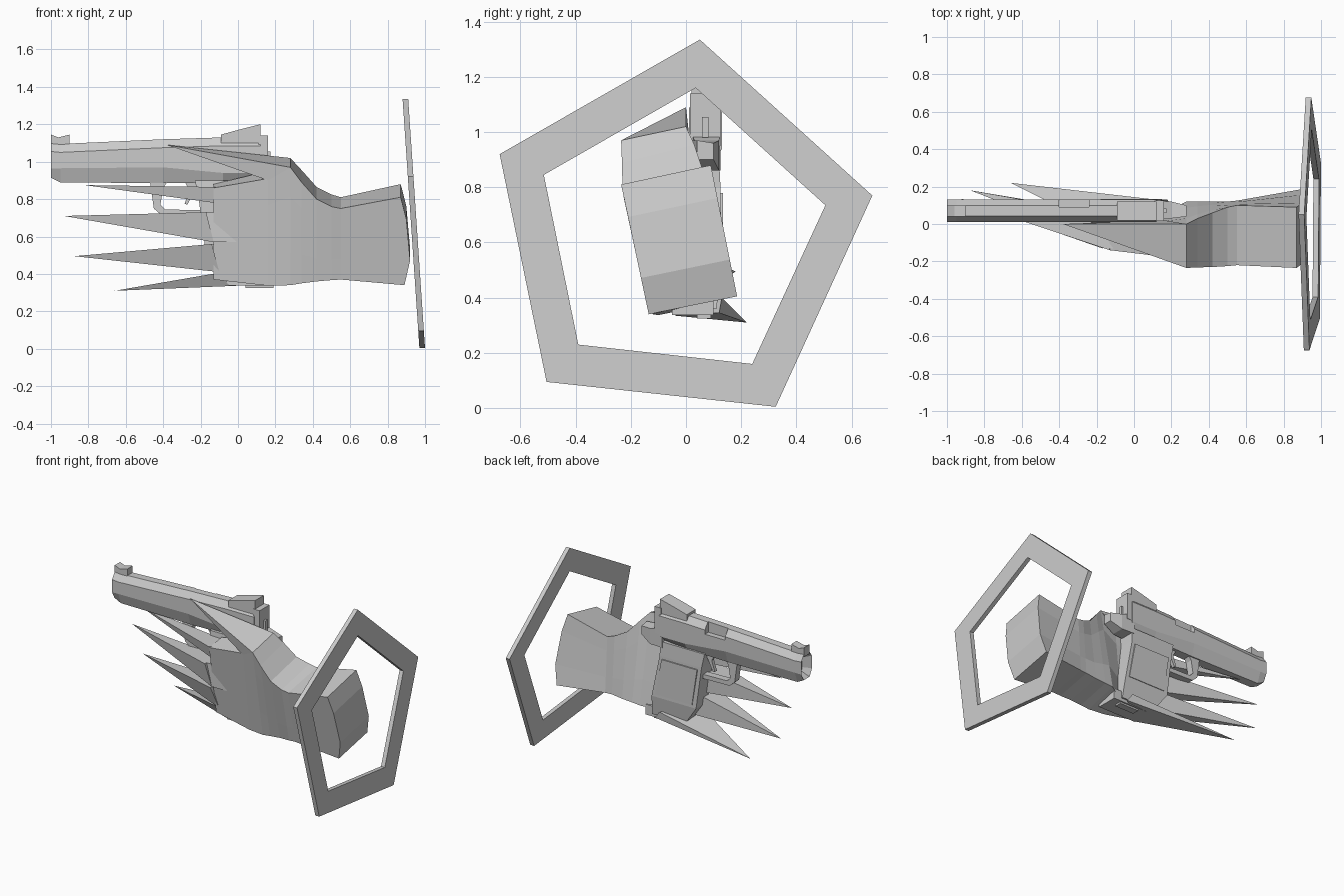
import bpy, bmesh, math
from mathutils import Vector

if "Cube" in bpy.data.objects:
    bpy.data.objects.remove(bpy.data.objects["Cube"])

grey = bpy.data.materials.new("plain grey")
grey.diffuse_color = (0.6, 0.6, 0.6, 1)
grey.use_nodes = True
grey.node_tree.nodes["Principled BSDF"].inputs["Base Color"].default_value = grey.diffuse_color


def finish(name, bm):
    bmesh.ops.recalc_face_normals(bm, faces=bm.faces[:])
    me = bpy.data.meshes.new(name)
    bm.to_mesh(me)
    bm.free()
    me.materials.append(grey)
    ob = bpy.data.objects.new(name, me)
    bpy.context.collection.objects.link(ob)
    return ob


def loft(name, rings):
    """Skin a row of equal-sized point rings and cap both ends."""
    bm = bmesh.new()
    vs = [[bm.verts.new(p) for p in r] for r in rings]
    n = len(vs[0])
    for a, b in zip(vs, vs[1:]):
        for i in range(n):
            j = (i + 1) % n
            bm.faces.new((a[i], a[j], b[j], b[i]))
    bm.faces.new(vs[0])
    bm.faces.new(vs[-1])
    return finish(name, bm)


def prism(name, pts, y0, y1):
    """Side profile in x, z given thickness along y."""
    return loft(name, [[(x, y, z) for x, z in pts] for y in (y0, y1)])


def box(name, x0, x1, y0, y1, z0, z1):
    return prism(name, [(x0, z0), (x1, z0), (x1, z1), (x0, z1)], y0, y1)


def spike(name, base, tip):
    bm = bmesh.new()
    b = [bm.verts.new(p) for p in base]
    t = bm.verts.new(tip)
    bm.faces.new(b)
    for i in range(len(b)):
        bm.faces.new((b[i], b[(i + 1) % len(b)], t))
    return finish(name, bm)


# Tilted pentagonal ring around the forearm end
outer = [(.05, 1.335), (.675, .77), (.325, .005), (-.505, .095), (-.675, .92)]
inner = [(.035, 1.16), (.505, .735), (.24, .16), (-.39, .23), (-.515, .845)]
bm = bmesh.new()


def ring_verts(pts, dx):
    return [bm.verts.new((.88 + .0675 * (1.335 - z) + dx, y, z)) for y, z in pts]


loops = [ring_verts(outer, 0), ring_verts(outer, .03),
         ring_verts(inner, .03), ring_verts(inner, 0)]
for k in range(4):
    a, b = loops[k], loops[(k + 1) % 4]
    for i in range(5):
        j = (i + 1) % 5
        bm.faces.new((a[i], a[j], b[j], b[i]))
finish("pentagon_ring", bm)

# Forearm, wrist and palm: x, then front-top, back-top, back-bottom, front-bottom in y, z
sections = [
    (-.13, (-.14, .86), (0, .88), (.03, .42), (-.06, .37)),
    (.16, (-.175, .91), (0, .95), (.06, .37), (-.10, .337)),
    (.28, (-.235, .97), (0, 1.02), (.12, .40), (-.12, .34)),
    (.34, (-.232, .89), (.03, .955), (.12, .405), (-.125, .35)),
    (.42, (-.23, .80), (.06, .865), (.12, .41), (-.13, .36)),
    (.50, (-.225, .76), (.09, .825), (.12, .42), (-.14, .367)),
    (.55, (-.22, .75), (.10, .81), (.125, .42), (-.14, .37)),
    (.87, (-.235, .81), (.09, .88), (.185, .405), (-.135, .34)),
]
rows = (0, .25, .72, 1)
bulge = (0, .03, .05, .02)          # rounded stump end
rings = []
for x, ft, bt, bb, fb in sections:
    dx = bulge if x > .8 else (0, 0, 0, 0)
    ft, bt, bb, fb = map(Vector, (ft, bt, bb, fb))
    front = [(x + d, *ft.lerp(fb, t)) for t, d in zip(rows, dx)]
    back = [(x + d, *bt.lerp(bb, t)) for t, d in zip(rows, dx)]
    rings.append(front + back[::-1])
arm = loft("forearm_and_palm", rings)
bm = bmesh.new()
bm.from_mesh(arm.data)
end = max(bm.faces, key=lambda f: f.calc_center_median().x)
bm.verts.ensure_lookup_table()
last = list(bm.verts)[-8:]
bmesh.ops.delete(bm, geom=[end], context='FACES_ONLY')
for i in range(3):
    bm.faces.new((last[i], last[i + 1], last[6 - i], last[7 - i]))
bmesh.ops.recalc_face_normals(bm, faces=bm.faces[:])
bm.to_mesh(arm.data)
bm.free()

# Pointed thumb and fingers
spike("thumb", [(.28, -.235, .97), (.28, 0, 1.02), (.16, .02, .91), (.16, -.175, .90)],
      (-.38, 0, 1.09))
fingers = [  # upper z, lower z, front y upper, front y lower, back y, base x, tip
    (.865, .775, -.14, -.13, .01, -.13, (-.82, .09, .875)),
    (.73, .57, -.13, -.11, .02, -.17, (-.93, .135, .71)),
    (.56, .41, -.11, -.07, .05, -.14, (-.875, .18, .495)),
]
for i, (zt, zb, ft, fb, yb, x, tip) in enumerate(fingers):
    spike(f"finger_{i + 1}", [(x, ft, zt), (x, yb, zt), (x + .04, yb, zb), (x + .04, fb, zb)], tip)
    # Knuckle block joining the finger to the palm
    prism(f"knuckle_{i + 1}", [(x, zt), (x + .04, zb), (.1, zb), (.1, zt)], max(ft, fb), yb)
spike("finger_4", [(-.08, -.07, .41), (-.05, -.04, .335), (.16, .12, .345), (.12, .13, .40)],
      (-.66, .22, .31))
prism("palm_base", [(-.09, .41), (-.05, .337), (.25, .337), (.25, .41)], -.05, .10)

# Pistol slide and frame: chamfered section swept along x
def gun_ring(x, top, low, cut):
    mid = top - .045
    half = [(.028, top), (.06, mid), (.06, low + cut), (.033, low)]
    return [(x, .07 + y, z) for y, z in half] + [(x, .07 - y, z) for y, z in half[::-1]]


slide = loft("pistol_body", [
    gun_ring(-1, 1.10, .915, .05), gun_ring(-.95, 1.095, .89, .075),
    gun_ring(-.4, 1.12, .885, .085), gun_ring(-.08, 1.13, .89, .05),
    gun_ring(.12, 1.13, .91, .03)])
# Bore pushed into the muzzle
bm = bmesh.new()
bm.from_mesh(slide.data)
muzzle = min(bm.faces, key=lambda f: f.calc_center_median().x)
bmesh.ops.inset_region(bm, faces=[muzzle], thickness=.04)
for v in muzzle.verts:
    v.co.x += .05
bm.to_mesh(slide.data)
bm.free()

# Ejection port cut in the far upper side
cutter = box("port_cutter", -.40, -.24, .092, .16, 1.05, 1.16)
cutter.hide_render = True
cutter.hide_set(True)
mod = slide.modifiers.new("port", 'BOOLEAN')
mod.object = cutter
mod.operation = 'DIFFERENCE'
mod.solver = 'EXACT'

# Sights, hammer and rear tang
prism("front_sight", [(-1, 1.08), (-1, 1.145), (-.96, 1.13), (-.90, 1.145), (-.90, 1.08)], .04, .10)
prism("rear_sight", [(-.09, 1.10), (-.09, 1.145), (.0, 1.17), (.12, 1.20), (.12, 1.08)], .02, .12)
box("slide_rear", .11, .16, .015, .125, .95, 1.14)
box("hammer", .15, .175, .058, .082, .98, 1.055)
loft("rear_tang", [[(.10, .02, 1.0), (.10, .125, 1.0), (.10, .125, .86), (.10, .02, .86)],
                   [(.20, .03, .97), (.20, .12, .97), (.20, .12, .86), (.20, .03, .86)],
                   [(.28, .04, .97), (.28, .10, .96), (.28, .10, .90), (.28, .04, .90)]])

# Grip with slanted lower end and magazine foot
loft("grip", [
    [(-.23, .01, .90), (.12, .01, .90), (.12, .12, .90), (-.23, .12, .90)],
    [(-.21, .0, .80), (.12, .0, .80), (.12, .125, .80), (-.21, .125, .80)],
    [(-.17, .0, .50), (.18, .0, .50), (.18, .13, .50), (-.17, .13, .50)],
    [(-.07, .02, .36), (.19, .02, .36), (.19, .11, .36), (-.07, .11, .36)]])
prism("grip_panel", [(-.18, .78), (.10, .78), (.15, .52), (-.14, .52)], .12, .134)
box("magazine_foot", .04, .19, .04, .09, .325, .37)

# Trigger and its guard
prism("trigger_guard", [(-.47, .89), (-.45, .75), (-.41, .715), (-.18, .71), (-.18, .74),
                        (-.39, .745), (-.415, .77), (-.40, .86), (-.38, .89)], .045, .095)
prism("trigger", [(-.29, .90), (-.20, .90), (-.235, .84), (-.27, .77), (-.285, .775), (-.26, .85)],
      .058, .082)
